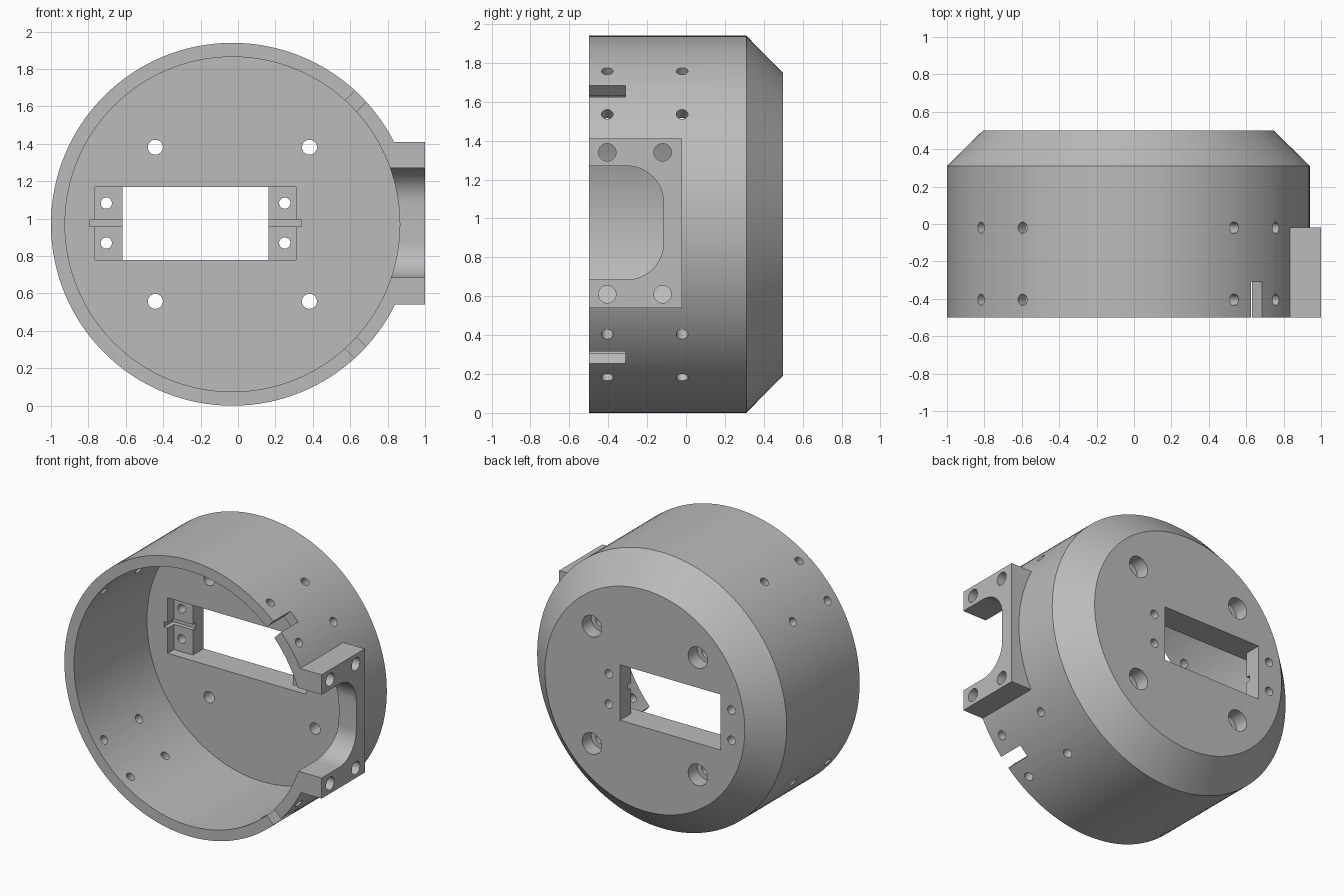
import bpy, bmesh, math
from mathutils import Matrix, Vector

if "Cube" in bpy.data.objects:
    bpy.data.objects.remove(bpy.data.objects["Cube"], do_unlink=True)

CX, CZ = -0.03, 0.97          # axis of the round housing
FLOOR, FRONT, BACK = 0.31, -0.5, 0.5

grey = bpy.data.materials.new("light grey")
grey.use_nodes = True
grey.diffuse_color = (0.5, 0.5, 0.5, 1)
grey.node_tree.nodes["Principled BSDF"].inputs["Base Color"].default_value = (0.5, 0.5, 0.5, 1)


def finish(bm, name):
    bmesh.ops.recalc_face_normals(bm, faces=bm.faces)
    mesh = bpy.data.meshes.new(name)
    bm.to_mesh(mesh)
    bm.free()
    mesh.materials.append(grey)
    obj = bpy.data.objects.new(name, mesh)
    bpy.context.collection.objects.link(obj)
    return obj


def cylinder(name, start, end, r1, r2=None, sides=32):
    a, b = Vector(start), Vector(end)
    turn = (b - a).to_track_quat('Z', 'Y').to_matrix().to_4x4()
    bm = bmesh.new()
    bmesh.ops.create_cone(bm, cap_ends=True, segments=sides, radius1=r1,
                          radius2=r1 if r2 is None else r2, depth=(b - a).length,
                          matrix=Matrix.Translation((a + b) / 2) @ turn)
    return finish(bm, name)


def box(name, low, high, matrix=None, round_back=0):
    a, b = Vector(low), Vector(high)
    bm = bmesh.new()
    bmesh.ops.create_cube(bm, size=1, matrix=Matrix.Translation((a + b) / 2)
                          @ Matrix.Diagonal((b - a).to_4d()))
    if round_back:
        edges = [e for e in bm.edges if all(abs(v.co.y - b.y) < 1e-4 for v in e.verts)
                 and abs(e.verts[0].co.z - e.verts[1].co.z) < 1e-4]
        bmesh.ops.bevel(bm, geom=edges, offset=round_back, segments=12,
                        profile=0.5, affect='EDGES')
    if matrix:
        bm.transform(matrix)
    return finish(bm, name)


def combine(target, tool, operation='DIFFERENCE'):
    tool.hide_render = True
    mod = target.modifiers.new("cut", 'BOOLEAN')
    mod.operation, mod.solver, mod.object = operation, 'EXACT', tool
    bpy.context.view_layer.objects.active = target
    bpy.ops.object.modifier_apply(modifier=mod.name)
    bpy.data.objects.remove(tool, do_unlink=True)


# Outer drum with its chamfered back
bm = bmesh.new()
rings = []
for y, r in ((FRONT, 0.97), (FLOOR, 0.97), (BACK, 0.777)):
    rings.append([bm.verts.new((CX + r * math.cos(t), y, CZ + r * math.sin(t)))
                  for t in (math.tau * i / 128 for i in range(128))])
for a, b in zip(rings, rings[1:]):
    for i in range(128):
        j = (i + 1) % 128
        bm.faces.new((a[i], a[j], b[j], b[i]))
bm.faces.new(rings[0])
bm.faces.new(rings[-1])
housing = finish(bm, "round_housing")

# Side bracket, then the hollow inside
combine(housing, box("side_bracket", (0.7, FRONT, 0.54), (1, -0.02, 1.41)), 'UNION')
combine(housing, cylinder("hollow", (CX, -0.7, CZ), (CX, FLOOR, CZ), 0.895, sides=128))

# Bracket channel and its screw holes
combine(housing, box("channel", (0.5, -0.7, 0.685), (1.2, -0.115, 1.27), round_back=0.19))
for y in (-0.405, -0.12):
    for z in (0.61, 1.34):
        combine(housing, cylinder("bracket_hole", (0.6, y, z), (1.1, y, z), 0.045))

# Rectangular window with stepped ledges and locating grooves
WX = -0.227
combine(housing, box("window", (WX - 0.39, 0.2, 0.78), (WX + 0.39, 0.6, 1.17)))
combine(housing, box("ledge", (WX - 0.537, 0.2, 0.78), (WX + 0.537, FLOOR + 0.07, 1.17)))
combine(housing, box("groove", (WX - 0.565, 0.2, 0.957), (WX + 0.565, FLOOR + 0.1, 0.995)))
for x in (WX - 0.477, WX + 0.477):
    for z in (0.87, 1.083):
        combine(housing, cylinder("ledge_hole", (x, 0.2, z), (x, 0.6, z), 0.03))

# Counterbored holes through the floor
for sx in (-1, 1):
    for sz in (-1, 1):
        x, z = CX + sx * 0.412, CZ + sz * 0.412
        combine(housing, cylinder("floor_hole", (x, 0.2, z), (x, 0.6, z), 0.04))
        combine(housing, cylinder("counterbore", (x, 0.4, z), (x, 0.6, z), 0.075))

# Diagonal rim slots, each with two pairs of radial holes
for quarter in range(4):
    angle = math.radians(45 + 90 * quarter)
    place = Matrix.Translation((CX, 0, CZ)) @ Matrix.Rotation(-angle, 4, 'Y')
    combine(housing, box("slot", (0.8, -0.7, -0.042), (1.1, -0.31, 0.042), place))
    for offset in (-9.3, 9.3):
        t = angle + math.radians(offset)
        for y in (-0.405, -0.02):
            ends = [(CX + r * math.cos(t), y, CZ + r * math.sin(t)) for r in (0.8, 1.06)]
            combine(housing, cylinder("rim_hole", *ends, 0.03, sides=24))

bpy.ops.object.select_all(action='DESELECT')
housing.select_set(True)
bpy.context.view_layer.objects.active = housing
bpy.ops.object.shade_smooth_by_angle(angle=math.radians(25))
